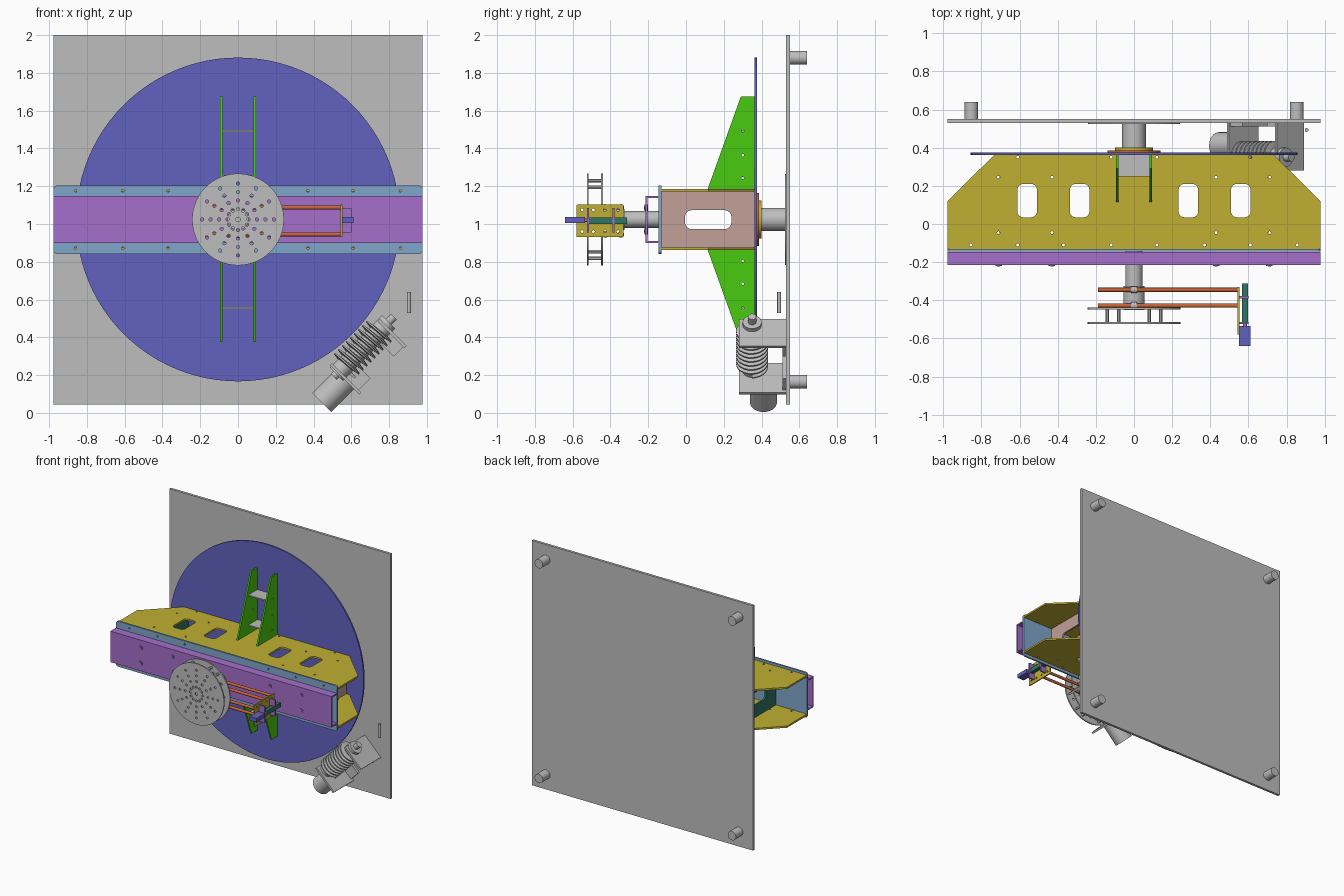
import bpy, bmesh, math
from mathutils import Vector, Matrix

cube = bpy.data.objects.get("Cube")
if cube:
    bpy.data.objects.remove(cube, do_unlink=True)

CZ = 1.024          # height of the main axle
parts = []


def material(name, *rgb):
    lin = [((c / 255 + 0.055) / 1.055) ** 2.4 for c in rgb] + [1]
    m = bpy.data.materials.new(name)
    m.use_nodes = True
    m.diffuse_color = lin
    m.node_tree.nodes["Principled BSDF"].inputs["Base Color"].default_value = lin
    return m


GRAY = material("light gray", 190, 190, 190)
BLUE = material("indigo blue", 97, 97, 192)
PURPLE = material("purple", 165, 110, 202)
STEEL = material("steel blue", 128, 166, 203)
YELLOW = material("mustard yellow", 192, 175, 50)
GREEN = material("bright green", 74, 203, 16)
PINK = material("dusty pink", 194, 160, 152)
COPPER = material("copper", 200, 100, 55)
TEAL = material("dark teal", 48, 118, 102)


def finish(name, bm, mat):
    bmesh.ops.recalc_face_normals(bm, faces=bm.faces)
    me = bpy.data.meshes.new(name)
    bm.to_mesh(me)
    bm.free()
    me.materials.append(mat)
    ob = bpy.data.objects.new(name, me)
    bpy.context.collection.objects.link(ob)
    parts.append(ob)
    return ob


def box(name, lo, hi, mat):
    lo, hi = Vector(lo), Vector(hi)
    bm = bmesh.new()
    bmesh.ops.create_cube(bm, size=1, matrix=Matrix.Translation((lo + hi) / 2)
                          @ Matrix.Diagonal((*(hi - lo), 1)))
    return finish(name, bm, mat)


def rod(name, a, b, r, mat, sides=32):
    a, b = Vector(a), Vector(b)
    rot = (b - a).to_track_quat('Z', 'Y').to_matrix().to_4x4()
    bm = bmesh.new()
    bmesh.ops.create_cone(bm, cap_ends=True, segments=sides, radius1=r, radius2=r,
                          depth=(b - a).length, matrix=Matrix.Translation((a + b) / 2) @ rot)
    return finish(name, bm, mat)


def circle(u, v, r, n=12):
    return [(u + r * math.cos(math.tau * i / n), v + r * math.sin(math.tau * i / n)) for i in range(n)]


def rounded(u0, u1, v0, v1, r, n=6):
    pts = []
    for k, (u, v) in enumerate([(u1 - r, v1 - r), (u0 + r, v1 - r), (u0 + r, v0 + r), (u1 - r, v0 + r)]):
        for i in range(n + 1):
            a = (k + i / n) * math.pi / 2
            pts.append((u + r * math.cos(a), v + r * math.sin(a)))
    return pts


def plate(name, axis, w0, w1, outline, mat, holes=()):
    """Flat sheet with holes, spanning w0..w1 along the given axis."""
    cu = bpy.data.curves.new(name, 'CURVE')
    cu.dimensions, cu.fill_mode, cu.extrude = '2D', 'BOTH', (w1 - w0) / 2
    for loop in [outline, *holes]:
        sp = cu.splines.new('POLY')
        sp.points.add(len(loop) - 1)
        for p, (u, v) in zip(sp.points, loop):
            p.co = (u, v, 0, 1)
        sp.use_cyclic_u = True
    tmp = bpy.data.objects.new(name, cu)
    me = bpy.data.meshes.new_from_object(tmp)
    bpy.data.objects.remove(tmp)
    bpy.data.curves.remove(cu)
    X, Y, Z = Vector((1, 0, 0)), Vector((0, 1, 0)), Vector((0, 0, 1))
    u, v, c = {'X': (Y, Z, X), 'Y': (X, Z, Y), 'Z': (X, Y, Z)}[axis]
    mat4 = Matrix((u, v, u.cross(v))).transposed().to_4x4()
    bm = bmesh.new()
    bm.from_mesh(me)
    bpy.data.meshes.remove(me)
    bmesh.ops.remove_doubles(bm, verts=bm.verts, dist=1e-5)
    bm.transform(Matrix.Translation(c * (w0 + w1) / 2) @ mat4)
    return finish(name, bm, mat)


# Back plate with four feet
box("back_plate", (-.977, .53, .045), (.977, .55, 2), GRAY)
for x in (-.853, .853):
    for z in (.165, 1.88):
        rod("back_foot", (x, .55, z), (x, .64, z), .036, GRAY)

# Turning disc and its rear bearing
plate("main_disc", 'Y', .362, .375, circle(0, CZ, .857, 96), BLUE)
for name, y0, y1, r, m in [("bearing_ring", .375, .386, .14, COPPER), ("bearing_collar", .386, .4, .1, YELLOW),
                           ("rear_axle", .4, .525, .062, GRAY), ("axle_flange", .523, .53, .24, GRAY)]:
    rod(name, (0, y0, CZ), (0, y1, CZ), r, m, 48)

# Horizontal beam: top and bottom sheets with windows
outline = [(-.977, -.13), (.977, -.13), (.977, .12), (.73, .365), (-.73, .365), (-.977, .12)]
windows = [rounded(x - .051, x + .051, .035, .21, .03) for x in (-.56, -.285, .285, .56)]
pins = [circle(s * x, y, .008, 8) for s in (-1, 1)
        for x, y in [(.12, .35), (.61, .35), (.12, -.11), (.37, -.11), (.61, -.11), (.855, -.11),
                     (.71, .245), (.43, .245), (.71, -.045), (.43, -.045)]]
for name, z in [("beam_top", 1.172), ("beam_bottom", .862)]:
    plate(name, 'Z', z, z + .014, outline, YELLOW, windows + pins)

# Beam front sheet and end ribs
pins = [circle(s * x, z, .007, 8) for s in (-1, 1) for x in (.37, .61, .86) for z in (.872, 1.176)]
plate("beam_front", 'Y', -.145, -.131, rounded(-.977, .977, .842, 1.204, .02), STEEL, pins)
slot = rounded(-.005, .24, .973, 1.073, .035)
for name, x, m in [("left_rib", .69, PINK), ("right_rib", -.704, TEAL)]:
    plate(name, 'X', x, x + .014, rounded(-.131, .362, .876, 1.172, .004), m, [slot])

# Front channel with bolts
box("channel_face", (-.977, -.215, .9), (.977, -.205, 1.147), PURPLE)
for name, z in [("channel_top", 1.137), ("channel_bottom", .9)]:
    box(name, (-.977, -.205, z), (.977, -.146, z + .01), PURPLE)
for x in (-.71, -.43, .43, .71):
    for z in (.962, 1.086):
        rod("channel_bolt", (x, -.22, z), (x, -.2, z), .017, PURPLE, 16)
        rod("bolt_core", (x, -.223, z), (x, -.2, z), .008, PURPLE, 12)

# Upright brackets above and below the beam
for s, tag in [(1, "upper"), (-1, "lower")]:
    prof = [(.115, CZ + s * .162), (.29, CZ + s * .65), (.362, CZ + s * .65), (.362, CZ + s * .162)]
    dots = [circle(.3, CZ + s * d, .007, 8) for d in (.22, .34, .47)]
    for x in (-.094, .082):
        plate(tag + "_bracket", 'X', x, x + .012, prof, GREEN, dots)
    for d in (.23, .469):
        z = CZ + s * d
        box(tag + "_brace", (-.084, .25, z - .005), (.084, .362, z + .005), GRAY)

# Front axle and clamp block
rod("front_axle", (0, -.33, CZ), (0, -.131, CZ), .045, GRAY)
rod("axle_step", (0, -.45, CZ), (0, -.325, CZ), .056, GRAY)

# Perforated twin wheel
holes = [circle(r * math.cos(a), CZ + r * math.sin(a), .009, 8)
         for i in range(12) for a in [math.tau * i / 12] for r in (.055, .1, .145, .19)]
for name, y in [("wheel_front", -.525), ("wheel_back", -.449)]:
    plate(name, 'Y', y, y + .01, circle(0, CZ, .243, 64), GRAY, holes + [circle(0, CZ, .012)])
for x, z in [(.08, .205), (.14, .17)]:
    for sx in (-1, 1):
        for sz in (-1, 1):
            rod("wheel_post", (sx * x, -.52, CZ + sz * z), (sx * x, -.445, CZ + sz * z), .009, GRAY, 12)

# Copper rods reaching to the side holder
for y in (-.345, -.428):
    for z in (.945, 1.087):
        rod("guide_rod", (-.19, y, z), (.547, y, z), .011, COPPER, 16)
        rod("rod_clamp", (-.015, y, z), (.015, y, z), .018, GRAY, 16)
dots = [circle(y, z, .008, 8) for y in (-.55, -.49, -.43, -.36) for z in (.96, 1.075)]
plate("holder_plate", 'X', .543, .552, rounded(-.58, -.33, .93, 1.102, .004), YELLOW, dots)
for y in (-.525, -.39):
    box("holder_strap", (.552, y, .955), (.6, y + .012, 1.085), PURPLE)
box("slider_bar", (.567, -.515, 1.0), (.597, -.312, 1.035), TEAL)
box("slider_tip", (.55, -.64, 1.005), (.612, -.535, 1.037), BLUE)
rod("slider_pin", (.582, -.54, 1.02), (.582, -.51, 1.02), .01, GRAY, 12)

# Worm drive, running diagonally along the disc rim
T = Vector((1, 0, 1)).normalized()
N = Vector((1, 0, -1)).normalized()
Y = Vector((0, 1, 0))
frame = Matrix((N, Y, T)).transposed().to_4x4()


def tilted_box(name, centre, size, mat):
    bm = bmesh.new()
    bmesh.ops.create_cube(bm, size=1, matrix=Matrix.Translation(centre) @ frame @ Matrix.Diagonal((*size, 1)))
    return finish(name, bm, mat)


worm = Vector((.656, .35, .34))
rod("worm_shaft", worm - T * .19, worm + T * .2, .05, GRAY)
rod("worm_journal", worm - T * .21, worm + T * .24, .022, GRAY)

# Spiral thread of the worm, with a flat section
TURNS, STEPS = 9, 24
bm = bmesh.new()
rings = []
for i in range(TURNS * STEPS + 1):
    a = math.tau * i / STEPS
    out = N * math.cos(a) + Y * math.sin(a)
    base = worm + T * (.27 * (i / (TURNS * STEPS) - .5))
    rings.append([bm.verts.new(base + out * r + T * t)
                  for r, t in [(.047, -.009), (.085, -.004), (.085, .004), (.047, .009)]])
for p, q in zip(rings, rings[1:]):
    for k in range(4):
        bm.faces.new((p[k], p[(k + 1) % 4], q[(k + 1) % 4], q[k]))
bm.faces.new(rings[0])
bm.faces.new(rings[-1])
finish("worm_thread", bm, GRAY)

# Motor, mounting brackets and loose pin
rod("motor", (.444, .41, .055), (.567, .41, .178), .071, GRAY)
tilted_box("motor_bracket", (.57, .405, .18), (.22, .25, .016), GRAY)
tilted_box("motor_bracket_foot", (.60, .52, .215), (.19, .02, .1), GRAY)
tilted_box("worm_bracket", (.815, .405, .42), (.2, .25, .016), GRAY)
tilted_box("worm_bracket_foot", (.79, .52, .39), (.18, .02, .08), GRAY)
rod("stop_pin", (.905, .493, .53), (.905, .493, .64), .01, GRAY, 16)

# Smooth the round surfaces, keep edges crisp
for ob in bpy.context.selected_objects:
    ob.select_set(False)
for ob in parts:
    ob.select_set(True)
bpy.context.view_layer.objects.active = parts[0]
bpy.ops.object.shade_smooth_by_angle(angle=math.radians(30))
